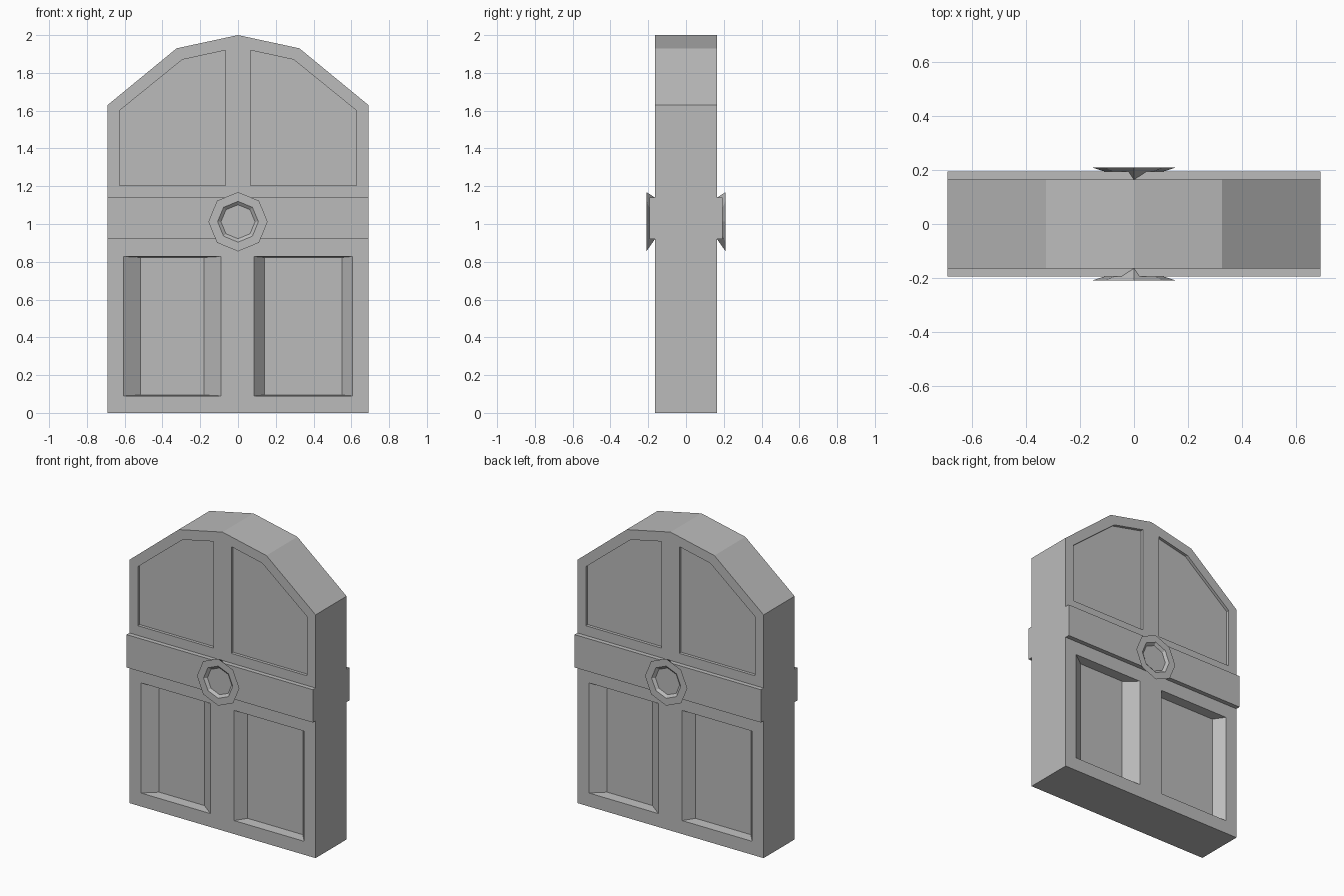
import bpy, bmesh, math

if "Cube" in bpy.data.objects:
    bpy.data.objects.remove(bpy.data.objects["Cube"])

W, D, BAND = 0.69, 0.164, 0.194   # half width, half depth, band front

grey = bpy.data.materials.new("stone grey")
grey.diffuse_color = (0.5, 0.5, 0.5, 1)
grey.use_nodes = True
grey.node_tree.nodes["Principled BSDF"].inputs["Base Color"].default_value = grey.diffuse_color


def loft(name, rings):
    """Closed solid through rings of 3D points, capped at both ends."""
    bm = bmesh.new()
    vs = [[bm.verts.new(p) for p in r] for r in rings]
    n = len(vs[0])
    for a, b in zip(vs, vs[1:]):
        for i in range(n):
            j = (i + 1) % n
            bm.faces.new((a[i], a[j], b[j], b[i]))
    bm.faces.new(vs[0])
    bm.faces.new(vs[-1])
    bmesh.ops.recalc_face_normals(bm, faces=bm.faces)
    me = bpy.data.meshes.new(name)
    bm.to_mesh(me)
    bm.free()
    me.materials.append(grey)
    ob = bpy.data.objects.new(name, me)
    bpy.context.collection.objects.link(ob)
    return ob


def at(y, pts):
    return [(x, y, z) for x, z in pts]


def rect(x0, x1, z0, z1):
    return [(x0, z0), (x1, z0), (x1, z1), (x0, z1)]


# arched slab
half = [(W, 0), (W, 1.63), (0.325, 1.93)]
outline = half + [(0, 2.0)] + [(-x, z) for x, z in reversed(half)]
slab = loft("slab", [at(-D, outline), at(D, outline)])

upper = [(0.065, 1.205), (0.628, 1.205), (0.628, 1.60), (0.295, 1.87), (0.065, 1.92)]
# lower panels: opening left/right, floor left/right
lower = [(-0.605, -0.09, -0.515, -0.18), (0.085, 0.605, 0.14, 0.55)]

for side, turn in (("front", 0), ("back", math.pi)):
    # sunken panels
    cutters = []
    for s in (-1, 1):
        pts = [(s * x, z) for x, z in upper]
        cutters.append(loft(side + "_upper_cutter", [at(-0.3, pts), at(-D + 0.02, pts)]))
    for a, b, c, d in lower:
        mouth = rect(a, b, 0.09, 0.828)
        floor = rect(c, d, 0.095, 0.823)
        cutters.append(loft(side + "_lower_cutter",
                            [at(-0.3, mouth), at(-D, mouth), at(-D + 0.065, floor)]))
    for c in cutters:
        c.rotation_euler.z = turn
        c.hide_render = True
        c.hide_set(True)
        m = slab.modifiers.new("panel", 'BOOLEAN')
        m.operation, m.solver, m.object = 'DIFFERENCE', 'EXACT', c

    # cross band
    bar = rect(-W, W, 0.92, 1.14)
    band = loft(side + "_band", [at(-D, bar), at(-BAND, bar)])
    band.rotation_euler.z = turn

    # flared octagonal medallion with dished face
    def octagon(r):
        return [(r * math.cos(i * math.pi / 4), 1.012 + r * math.sin(i * math.pi / 4))
                for i in range(8)]
    root = at(-BAND, octagon(0.108))
    root[2] = (0, -D, 1.14)      # top and bottom points meet the slab at the band edges
    root[6] = (0, -D, 0.92)
    medal = loft(side + "_medallion", [root, at(-0.21, octagon(0.157)),
                                       at(-0.21, octagon(0.108)), at(-BAND - 0.001, octagon(0.09))])
    medal.rotation_euler.z = turn
